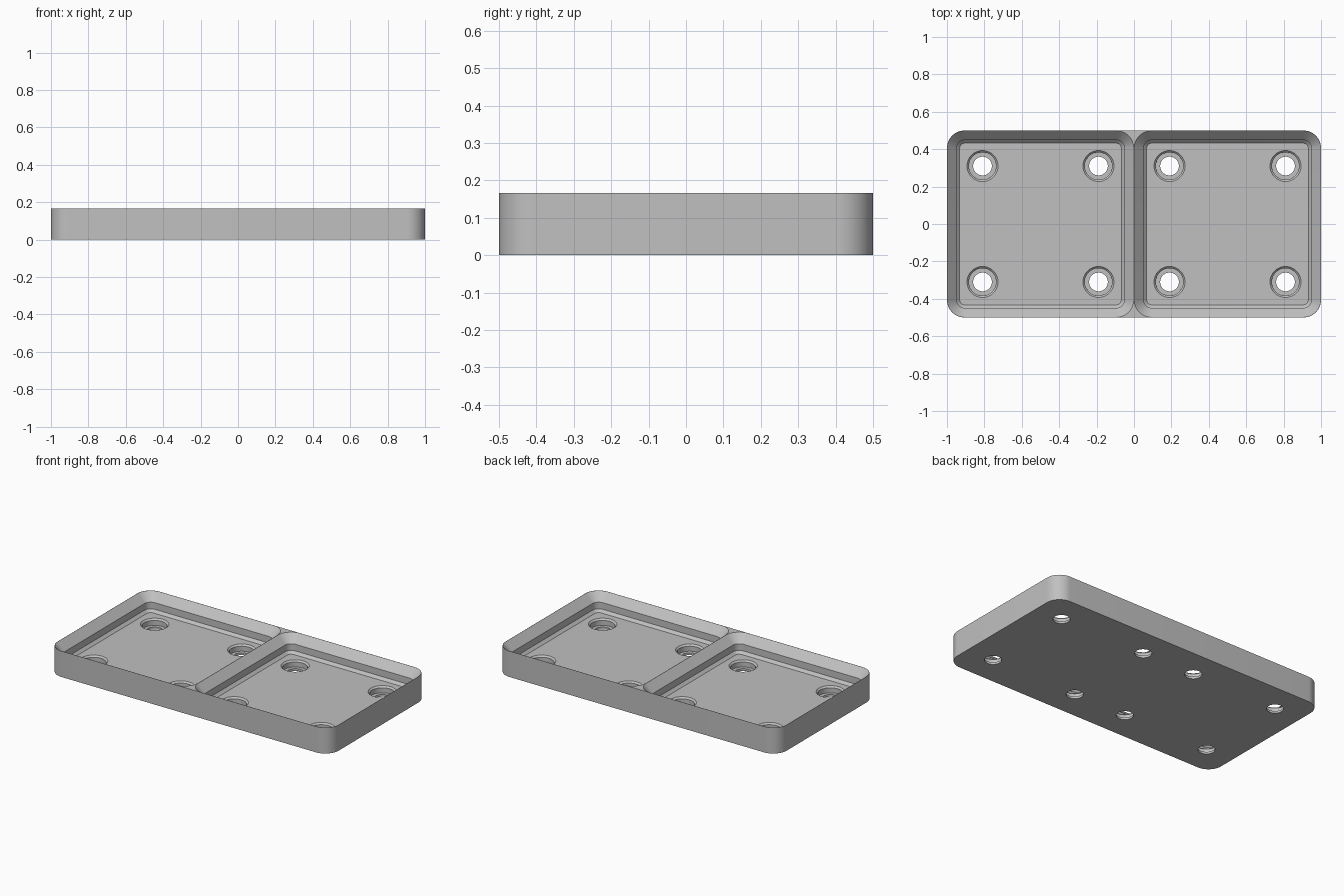
import bpy
import bmesh
from math import cos, sin, pi, radians

cube = bpy.data.objects.get("Cube")
if cube:
    bpy.data.objects.remove(cube, do_unlink=True)

MM = 1 / 42            # one cell is 42 units wide
HEIGHT = 7 * MM
FLOOR = 2.35 * MM
RADIUS = 4 * MM        # outer corner radius
RIM = 0.001            # knife-thin wall top

grey = bpy.data.materials.new("plain grey")
grey.use_nodes = True
colour = (0.53, 0.53, 0.53, 1)
grey.diffuse_color = colour
grey.node_tree.nodes["Principled BSDF"].inputs["Base Color"].default_value = colour


def rounded_rect(cx, half_x, half_y, r, steps=14):
    """Outline points of a rounded rectangle, counter-clockwise."""
    pts = []
    for q, (sx, sy) in enumerate([(1, 1), (-1, 1), (-1, -1), (1, -1)]):
        for i in range(steps + 1):
            a = (q + i / steps) * pi / 2
            pts.append((cx + sx * (half_x - r) + r * cos(a),
                        sy * (half_y - r) + r * sin(a)))
    return pts


def circle(cx, cy, r, steps=48):
    return [(cx + r * cos(2 * pi * i / steps), cy + r * sin(2 * pi * i / steps))
            for i in range(steps)]


def loft(bm, rings):
    """Closed solid through a list of (outline, z), lowest first."""
    loops = [[bm.verts.new((x, y, z)) for x, y in pts] for pts, z in rings]
    n = len(loops[0])
    for lo, hi in zip(loops, loops[1:]):
        for i in range(n):
            j = (i + 1) % n
            bm.faces.new((lo[i], lo[j], hi[j], hi[i]))
    bm.faces.new(loops[0][::-1])
    bm.faces.new(loops[-1])


def make_object(name, bm):
    mesh = bpy.data.meshes.new(name)
    bm.normal_update()
    bm.to_mesh(mesh)
    bm.free()
    mesh.materials.append(grey)
    obj = bpy.data.objects.new(name, mesh)
    bpy.context.collection.objects.link(obj)
    return obj


# Solid tray block
bm = bmesh.new()
block = rounded_rect(0, 1, 0.5, RADIUS)
loft(bm, [(block, 0), (block, HEIGHT)])
tray = make_object("double_tray", bm)

# Two stepped pockets: chamfer, straight wall, wide chamfer up to the rim
bm = bmesh.new()
steps = [(2.85 * MM, FLOOR), (2.15 * MM, FLOOR + 0.7 * MM),
         (2.15 * MM, FLOOR + 2.5 * MM), (RIM, HEIGHT), (RIM, HEIGHT + 0.05)]
for side in (-1, 1):
    loft(bm, [(rounded_rect(side * 0.5, 0.5 - d, 0.5 - d, RADIUS - d), z)
              for d, z in steps])
pockets = make_object("pocket_cutter", bm)

# Counterbored holes near the corners of each pocket floor
bm = bmesh.new()
bore = [(0.05, -0.02), (0.05, 0.014), (0.073, 0.014),
        (0.073, FLOOR - 0.01), (0.083, FLOOR), (0.083, FLOOR + 0.02)]
for side in (-1, 1):
    for dx in (-0.31, 0.31):
        for dy in (-0.31, 0.31):
            loft(bm, [(circle(side * 0.5 + dx, dy, r), z) for r, z in bore])
holes = make_object("hole_cutter", bm)

# Cut, then drop the cutters
bpy.ops.object.select_all(action="DESELECT")
tray.select_set(True)
bpy.context.view_layer.objects.active = tray
for cutter in (pockets, holes):
    cutter.hide_render = True
    mod = tray.modifiers.new("cut", "BOOLEAN")
    mod.operation = "DIFFERENCE"
    mod.solver = "EXACT"
    mod.object = cutter
    bpy.ops.object.modifier_apply(modifier=mod.name)
    bpy.data.objects.remove(cutter, do_unlink=True)

bpy.ops.object.shade_smooth_by_angle(angle=radians(25))
